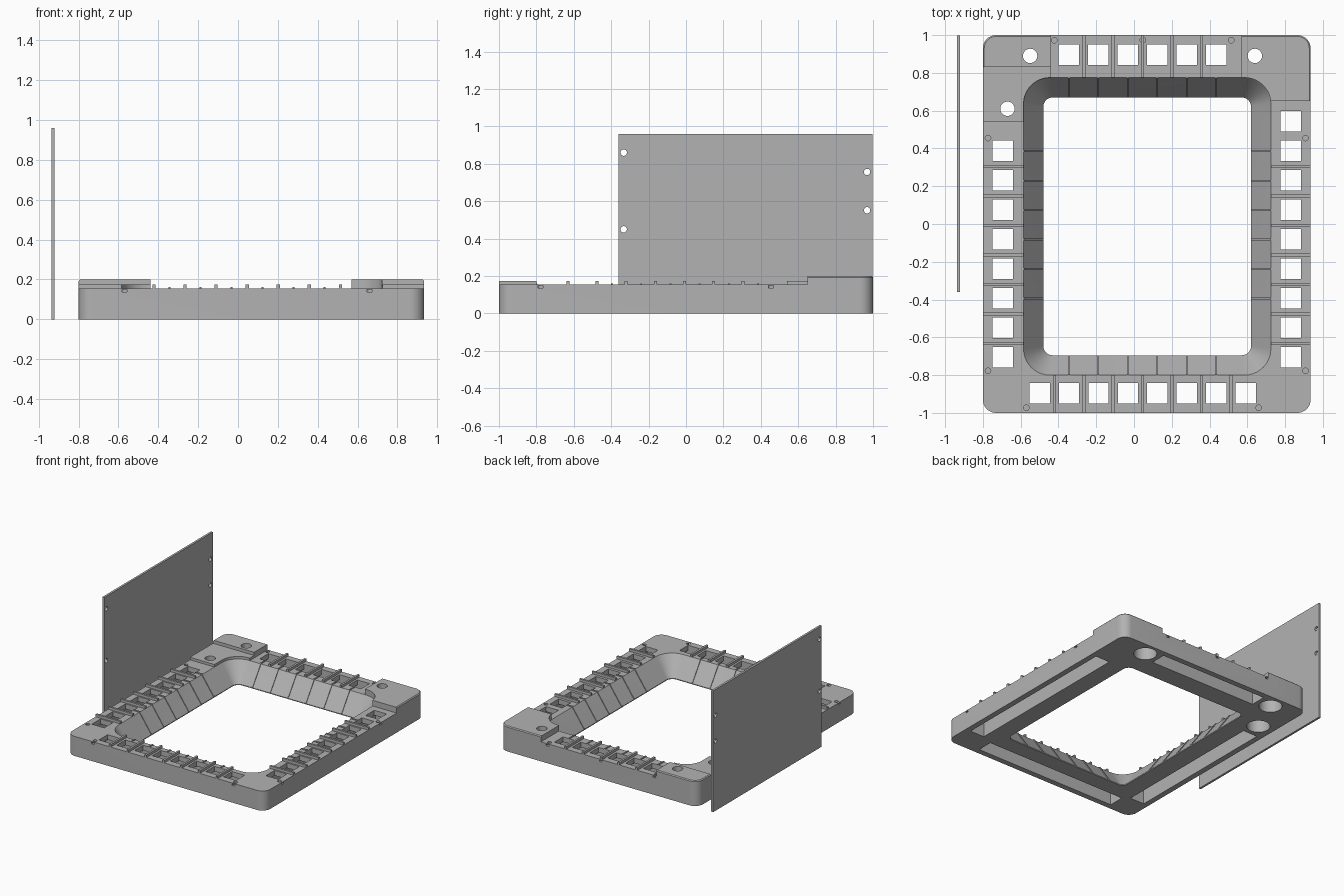
import bpy, bmesh, math
from mathutils import Vector

if "Cube" in bpy.data.objects:
    bpy.data.objects.remove(bpy.data.objects["Cube"])

grey = bpy.data.materials.new("plain grey")
grey.diffuse_color = (0.45, 0.45, 0.45, 1)
grey.use_nodes = True
grey.node_tree.nodes["Principled BSDF"].inputs["Base Color"].default_value = grey.diffuse_color

TOP = 0.155
OUTER = (-0.80, 0.935, -1.0, 1.0)          # x0, x1, y0, y1
RIM = (-0.585, 0.725, -0.80, 0.775)        # opening at the top
FOOT = (-0.48, 0.62, -0.695, 0.67)         # opening at the bottom
PITCH = 0.156
# side name: axis of depth, outer coordinate, inward sign, distance outer edge -> rim
SIDES = {"left": (0, -0.80, 1, 0.215), "right": (0, 0.935, -1, 0.21),
         "front": (1, -1.0, 1, 0.20), "back": (1, 1.0, -1, 0.225)}


def rounded(r, rad, z, n=10):
    x0, x1, y0, y1 = r
    pts = []
    for cx, cy, a in ((x1 - rad, y1 - rad, 0), (x0 + rad, y1 - rad, 90),
                      (x0 + rad, y0 + rad, 180), (x1 - rad, y0 + rad, 270)):
        for i in range(n + 1):
            t = math.radians(a + 90 * i / n)
            pts.append((cx + rad * math.cos(t), cy + rad * math.sin(t), z))
    return pts


def loft(bm, rings):
    vs = [[bm.verts.new(p) for p in ring] for ring in rings]
    n = len(vs[0])
    bm.faces.new(vs[0][::-1])
    bm.faces.new(vs[-1])
    for a, b in zip(vs, vs[1:]):
        for i in range(n):
            j = (i + 1) % n
            bm.faces.new((a[i], a[j], b[j], b[i]))


def box(bm, x0, x1, y0, y1, z0, z1):
    loft(bm, [[(x0, y0, z), (x1, y0, z), (x1, y1, z), (x0, y1, z)] for z in (z0, z1)])


def cyl(bm, x, y, r, z0, z1, n=32):
    loft(bm, [[(x + r * math.cos(i * math.tau / n), y + r * math.sin(i * math.tau / n), z)
               for i in range(n)] for z in (z0, z1)])


def side_prism(bm, side, profile, t0, t1):
    """Profile of (depth from outer edge, z), swept along the side from t0 to t1."""
    ax, o, s, _ = SIDES[side]
    loft(bm, [[(o + s * d, t, z) if ax == 0 else (t, o + s * d, z)
               for d, z in profile] for t in (t0, t1)])


def side_box(bm, side, d0, d1, t0, t1, z0, z1):
    side_prism(bm, side, [(d0, z0), (d1, z0), (d1, z1), (d0, z1)], t0, t1)


def make(name, bm):
    bmesh.ops.recalc_face_normals(bm, faces=bm.faces)
    me = bpy.data.meshes.new(name)
    bm.to_mesh(me)
    bm.free()
    ob = bpy.data.objects.new(name, me)
    bpy.context.collection.objects.link(ob)
    me.materials.append(grey)
    return ob


def boolean(ob, bm, op="DIFFERENCE"):
    cutter = make("cutter", bm)
    cutter.hide_render = True
    m = ob.modifiers.new("bool", "BOOLEAN")
    m.operation, m.object, m.solver = op, cutter, "EXACT"
    bpy.context.view_layer.objects.active = ob
    bpy.ops.object.modifier_apply(modifier=m.name)
    bpy.data.objects.remove(cutter)


def smooth(ob):
    bpy.ops.object.select_all(action="DESELECT")
    ob.select_set(True)
    bpy.context.view_layer.objects.active = ob
    bpy.ops.object.shade_smooth_by_angle(angle=math.radians(30))


# Frame body: full-height rounded slab, lowered everywhere but the back corners
bm = bmesh.new()
loft(bm, [rounded(OUTER, 0.07, 0), rounded(OUTER, 0.07, 0.193),
          rounded((-0.793, 0.928, -0.993, 0.993), 0.063, 0.2)])
frame = make("frame", bm)
for b in ((-2, 2, -2, 0.54, TOP), (-0.44, 0.57, 0.5, 2, TOP),
          (0.5, 2, 0.5, 0.65, TOP), (-2, -0.43, 0.5, 0.83, 0.175)):
    bm = bmesh.new()
    box(bm, *b, 1)
    boolean(frame, bm)

# Sloped central opening
bm = bmesh.new()
loft(bm, [rounded(FOOT, 0.05, -0.1), rounded(FOOT, 0.05, 0.006),
          rounded(RIM, 0.14, TOP), rounded(RIM, 0.14, 0.4)])
boolean(frame, bm)

# Channels hollowed from below
for side, t0, t1 in (("left", -0.79, 0.49), ("right", -0.79, 0.63),
                     ("front", -0.58, 0.67), ("back", -0.43, 0.52)):
    bm = bmesh.new()
    side_box(bm, side, 0.045, 0.17, t0, t1, -0.1, 0.115)
    boolean(frame, bm)

# Square windows along each side
bm = bmesh.new()
H = 0.054
for side, start, count in (("left", -0.705, 8), ("right", -0.705, 9),
                           ("front", -0.50, 8), ("back", -0.345, 6)):
    for i in range(count):
        t = start + i * PITCH
        side_box(bm, side, 0.105 - H, 0.105 + H, t - H, t + H, 0.08, 0.3)
boolean(frame, bm)

# Mounting holes with wide pockets underneath
bm = bmesh.new()
pockets = bmesh.new()
for x, y in ((-0.55, 0.89), (-0.67, 0.61), (0.64, 0.89)):
    cyl(bm, x, y, 0.038, 0.05, 0.4)
    cyl(pockets, x, y, 0.085, -0.1, 0.135)
boolean(frame, pockets)
boolean(frame, bm)

# Small screw holes and their slots through the outer wall
bm = bmesh.new()
slots = bmesh.new()
for side, ts in (("left", (0.455, -0.777)), ("right", (0.455, -0.777)),
                 ("front", (-0.57, 0.66)), ("back", (-0.422, 0.047, 0.515))):
    ax, o, s, _ = SIDES[side]
    for t in ts:
        c = o + s * 0.027
        cyl(bm, *((c, t) if ax == 0 else (t, c)), 0.015, 0.133, 0.3, 16)
        side_box(slots, side, -0.05, 0.027, t - 0.013, t + 0.013, 0.136, 0.149)
boolean(frame, bm)
boolean(frame, slots)
smooth(frame)

# Divider ribs between the windows
bm = bmesh.new()
for side, start, count in (("left", -0.632, 7), ("right", -0.632, 7),
                           ("front", -0.422, 7), ("back", -0.266, 5)):
    w = SIDES[side][3]
    for i in range(count):
        t = start + i * PITCH
        side_box(bm, side, 0, w, t - 0.008, t + 0.008, 0.15, 0.175)
make("divider_ribs", bm)

# Thin fins running from each window down the slope
bm = bmesh.new()
for side, start in (("left", -0.395), ("right", -0.395), ("front", -0.345), ("back", -0.345)):
    w = SIDES[side][3]
    prof = [(0.159, 0.145), (0.159, 0.161), (w + 0.003, 0.161),
            (w + 0.105, 0.014), (w + 0.105, 0.002), (w - 0.003, 0.145)]
    for i in range(6):
        t = start + i * PITCH
        side_prism(bm, side, prof, t - 0.005, t + 0.005)
make("slope_fins", bm)

# Upright panel with four edge holes
bm = bmesh.new()
box(bm, -0.937, -0.92, -0.36, 0.998, 0, 0.96)
panel = make("upright_panel", bm)
bm = bmesh.new()
for y, z in ((-0.333, 0.86), (-0.333, 0.45), (0.968, 0.757), (0.968, 0.552)):
    loft(bm, [[(x, y + 0.017 * math.cos(i * math.tau / 24), z + 0.017 * math.sin(i * math.tau / 24))
               for i in range(24)] for x in (-1.1, -0.8)])
boolean(panel, bm)
smooth(panel)
